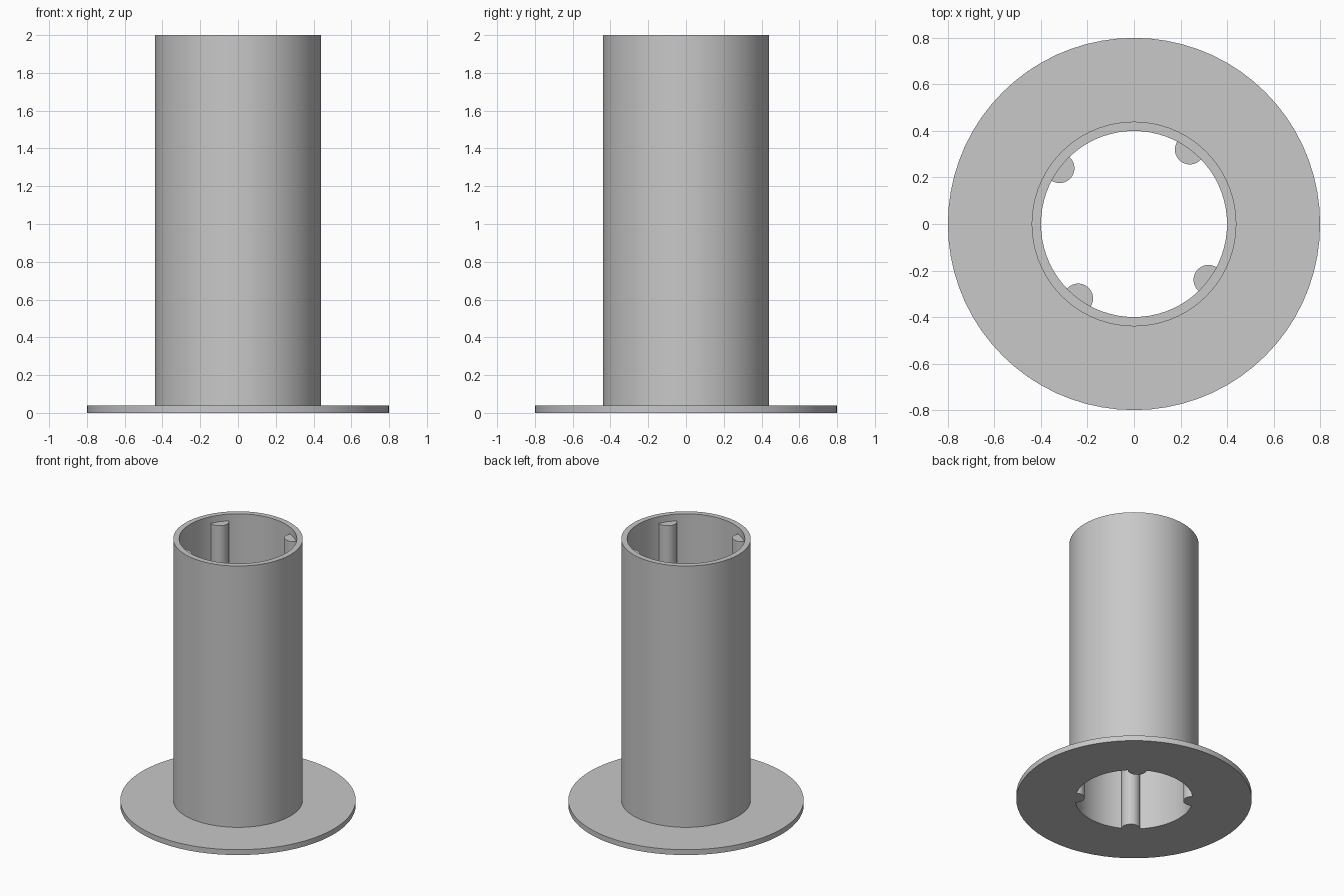
import bpy, bmesh, math
from mathutils import Vector

cube = bpy.data.objects.get("Cube")
if cube:
    bpy.data.objects.remove(cube, do_unlink=True)

SEGMENTS = 72
FLANGE_R, OUTER_R, INNER_R = 0.8, 0.44, 0.4
HEIGHT, FLANGE_H, RIB_TOP = 2.0, 0.04, 1.95
RIB_R, RIB_ANGLE = 0.064, math.atan2(4, 3)

grey = bpy.data.materials.new("plain grey")
grey.use_nodes = True
colour = (0.58, 0.58, 0.58, 1)
grey.diffuse_color = colour
grey.node_tree.nodes["Principled BSDF"].inputs["Base Color"].default_value = colour


def finish(name, bm):
    """Turn a bmesh into a smooth-shaded object with sharp edges kept."""
    bmesh.ops.recalc_face_normals(bm, faces=bm.faces)
    mesh = bpy.data.meshes.new(name)
    bm.to_mesh(mesh)
    bm.free()
    mesh.materials.append(grey)
    obj = bpy.data.objects.new(name, mesh)
    bpy.context.collection.objects.link(obj)
    bpy.ops.object.select_all(action='DESELECT')
    obj.select_set(True)
    bpy.context.view_layer.objects.active = obj
    bpy.ops.object.shade_smooth_by_angle(angle=math.radians(30))
    return obj


# Hollow tube with its base flange, turned from one closed profile
profile = [(INNER_R, 0), (FLANGE_R, 0), (FLANGE_R, FLANGE_H),
           (OUTER_R, FLANGE_H), (OUTER_R, HEIGHT), (INNER_R, HEIGHT)]
bm = bmesh.new()
verts = [bm.verts.new((r, 0, z)) for r, z in profile]
edges = [bm.edges.new((v, verts[i - 1])) for i, v in enumerate(verts)]
bmesh.ops.spin(bm, geom=verts + edges, cent=(0, 0, 0), axis=(0, 0, 1),
               angle=math.tau, steps=SEGMENTS, use_merge=True)
bmesh.ops.remove_doubles(bm, verts=bm.verts, dist=0.0001)
finish("flanged_tube", bm)


# Four round ribs inside the bore, trimmed where they meet the wall
def make_rib(index):
    turn = RIB_ANGLE + index * math.pi / 2
    centre = Vector((math.cos(turn), math.sin(turn))) * INNER_R
    bm = bmesh.new()
    ring = []
    for i in range(48):
        a = turn + math.tau * i / 48
        p = centre + Vector((math.cos(a), math.sin(a))) * RIB_R
        if p.length > INNER_R + 0.002:
            p = p.normalized() * (INNER_R + 0.002)
        ring.append(bm.verts.new((p.x, p.y, 0)))
    base = bm.faces.new(ring)
    top = bmesh.ops.extrude_face_region(bm, geom=[base], use_keep_orig=True)["geom"]
    bmesh.ops.translate(bm, vec=(0, 0, RIB_TOP),
                        verts=[g for g in top if isinstance(g, bmesh.types.BMVert)])
    finish(f"inner_rib_{index + 1}", bm)


for k in range(4):
    make_rib(k)
